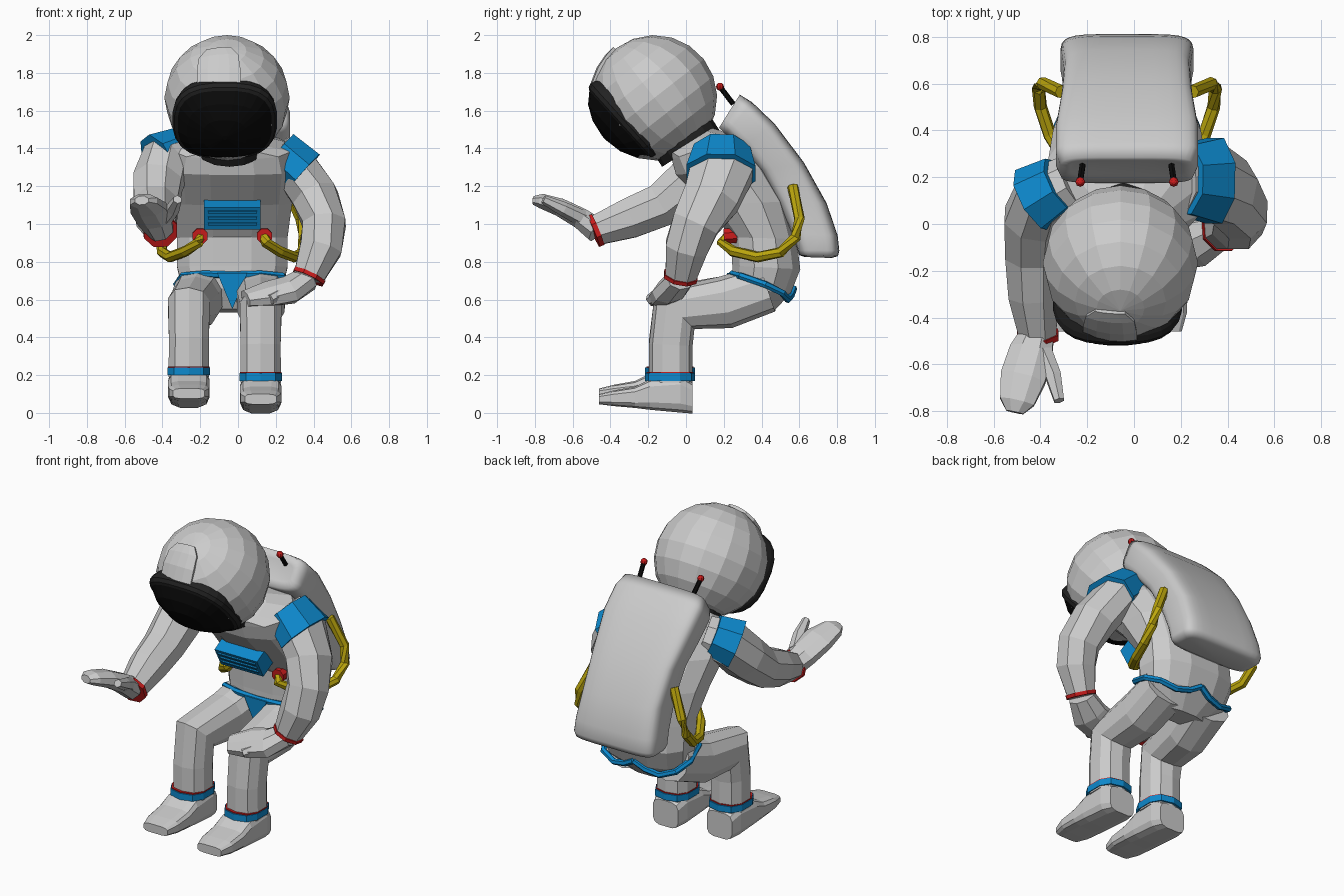
import bpy, bmesh, math
from mathutils import Vector as V, Matrix

if "Cube" in bpy.data.objects:
    bpy.data.objects.remove(bpy.data.objects["Cube"])


def material(name, r, g, b):
    m = bpy.data.materials.new(name)
    m.diffuse_color = (r, g, b, 1)
    m.use_nodes = True
    m.node_tree.nodes["Principled BSDF"].inputs["Base Color"].default_value = m.diffuse_color
    return m


WHITE = material("suit_white", 0.6, 0.6, 0.6)
BLUE = material("trim_blue", 0.004, 0.25, 0.61)
RED = material("fitting_red", 0.6, 0.012, 0.012)
YELLOW = material("hose_yellow", 0.5, 0.38, 0.004)
DARK = material("rim_dark", 0.016, 0.016, 0.016)
BLACK = material("visor_black", 0.003, 0.003, 0.003)
CX = -0.03  # mirror plane of the trunk


def finish(name, bm, mats, smooth=False):
    bmesh.ops.recalc_face_normals(bm, faces=bm.faces)
    me = bpy.data.meshes.new(name)
    bm.to_mesh(me)
    bm.free()
    for m in mats:
        me.materials.append(m)
    for p in me.polygons:
        p.use_smooth = smooth
    ob = bpy.data.objects.new(name, me)
    bpy.context.collection.objects.link(ob)
    return ob


def loft(name, sections, mat, n=8, e=2.0, smooth=False, mat2=None, split=99):
    """Skin rings; each section is (centre, half-axis a, half-axis b)."""
    bm = bmesh.new()
    rings = []
    for c, a, b in sections:
        ring = []
        for i in range(n):
            t = 2 * math.pi * (i + 0.5) / n
            ct, st = math.cos(t), math.sin(t)
            p = (V(c) + V(a) * math.copysign(abs(ct) ** (2 / e), ct)
                 + V(b) * math.copysign(abs(st) ** (2 / e), st))
            ring.append(bm.verts.new(p))
        rings.append(ring)
    for k in range(len(rings) - 1):
        for i in range(n):
            j = (i + 1) % n
            f = bm.faces.new((rings[k][i], rings[k][j], rings[k + 1][j], rings[k + 1][i]))
            f.material_index = 1 if k >= split else 0
    bm.faces.new(rings[0])
    bm.faces.new(rings[-1]).material_index = 1 if mat2 else 0
    return finish(name, bm, [mat] + ([mat2] if mat2 else []), smooth)


def tube(name, pts, radii, mat, side=(1, 0, 0), n=8, e=2.0):
    """Limb along a path; a radius may be a (side, thickness) pair."""
    pts = [V(p) for p in pts]
    secs = []
    for i, p in enumerate(pts):
        t = V()
        if i:
            t += (p - pts[i - 1]).normalized()
        if i < len(pts) - 1:
            t += (pts[i + 1] - p).normalized()
        t.normalize()
        s = V(side) - t * V(side).dot(t)
        s.normalize()
        r = radii[i] if isinstance(radii, (list, tuple)) else radii
        ra, rb = r if isinstance(r, tuple) else (r, r)
        secs.append((p, s * ra, t.cross(s) * rb))
    return loft(name, secs, mat, n, e)


def trunk(rows):
    """Sections from front (y,z), back (y,z) and half width."""
    return [((CX, (fy + by) / 2, (fz + bz) / 2), (w, 0, 0), (0, (fy - by) / 2, (fz - bz) / 2))
            for fy, fz, by, bz, w in rows]


# torso and hips
loft("torso", trunk([(.30, .55, .46, .53, .15), (.24, .66, .56, .635, .27), (.24, .78, .61, .76, .30),
                     (.235, .93, .59, .92, .30), (.10, 1.10, .55, 1.12, .325), (-.06, 1.26, .45, 1.30, .345),
                     (-.08, 1.34, .28, 1.47, .32), (-.10, 1.36, .14, 1.51, .19)]), WHITE, 12, 2.5)

# backpack, smooth and slightly pinched at mid height
loft("backpack", trunk([(.205, 1.54, .27, 1.64, .24), (.175, 1.51, .285, 1.685, .285), (.21, 1.475, .35, 1.645, .305),
                        (.29, 1.40, .47, 1.53, .305), (.39, 1.28, .625, 1.325, .28), (.48, 1.12, .745, 1.11, .27),
                        (.56, .95, .803, .94, .28), (.59, .86, .812, .86, .285), (.60, .835, .805, .83, .275),
                        (.63, .825, .77, .82, .24)]), WHITE, 28, 5, smooth=True)

# neck ring
tube("neck_ring", [(-.045, .025, 1.40), (-.045, -.02, 1.47)], [.18, .18], DARK, n=14)

# helmet
HC = V((-.058, -.167, 1.668))
bm = bmesh.new()
bmesh.ops.create_uvsphere(bm, u_segments=16, v_segments=10, radius=.332,
                          matrix=Matrix.Translation(HC) @ Matrix.Rotation(math.radians(38), 4, 'X'))
finish("helmet", bm, [WHITE])

# visor: thin dark rim and black glass
vc, up, nrm = V((-.07, -.335, 1.545)), V((0, -.67, .743)), V((0, -.743, -.67))
loft("visor", [(vc + nrm * d, V((.275 * s, 0, 0)), up * .262 * s) for s, d in
               [(.93, -.07), (.99, -.035), (1.01, -.008), (.97, .015), (.91, .024), (.72, .078), (.42, .117), (.05, .134)]],
     DARK, 24, 2.7, mat2=BLACK, split=4)

# raised plate on the brow of the helmet
bm = bmesh.new()
grid = []
for el, w in [(14, .115), (28, .115), (42, .105), (51, .065)]:
    row = []
    for k in range(5):
        u = -.045 + w * (k - 2) / 2
        rho = math.sqrt(.346 ** 2 - u * u)
        a = math.radians(el)
        row.append(bm.verts.new(HC + V((u, -rho * math.cos(a), rho * math.sin(a)))))
    grid.append(row)
for r in range(3):
    for k in range(4):
        bm.faces.new((grid[r][k], grid[r][k + 1], grid[r + 1][k + 1], grid[r + 1][k]))
plate = finish("helmet_brow_plate", bm, [WHITE])
mod = plate.modifiers.new("thick", 'SOLIDIFY')
mod.thickness, mod.offset = .03, -1

# left arm, resting on the thigh
tube("left_arm", [(.20, .19, 1.38), (.31, .195, 1.29), (.41, .135, 1.14), (.457, .05, 1.0),
                  (.438, .0, .87), (.37, -.03, .71)],
     [(.14, .11), (.18, .125), (.16, .13), (.135, .122), (.12, .12), .085], WHITE, (0, 1, 0))
tube("left_shoulder_cap", [(.215, .19, 1.385), (.345, .185, 1.27)], [(.16, .13), (.198, .142)], BLUE, (0, 1, 0))
tube("left_wrist_ring", [(.380, -.027, .731), (.371, -.031, .712)], [.096, .094], RED, (0, 1, 0))
tube("left_hand", [(.37, -.03, .71), (.27, -.08, .65), (.16, -.10, .63), (.04, -.14, .605)],
     [(.08, .065), (.11, .07), (.11, .06), (.07, .04)], WHITE, (0, -.9, -.4))
tube("left_thumb", [(.29, -.10, .66), (.17, -.19, .60)], [.04, .028], WHITE, (0, 0, 1), 6)

# right arm, reaching forward
bend = (0, .5, -.85)
tube("right_arm", [(-.26, .18, 1.38), (-.38, .12, 1.335), (-.425, .02, 1.22), (-.435, -.13, 1.10),
                   (-.43, -.30, 1.03), (-.41, -.48, .965)], [.12, .145, .14, .125, .115, .085], WHITE, bend)
tube("right_shoulder_cap", [(-.31, .17, 1.385), (-.425, .10, 1.33)], [.13, .155], BLUE, bend)
tube("right_wrist_ring", [(-.412, -.468, .97), (-.41, -.492, .96)], [.095, .095], RED)
tube("right_hand", [(-.41, -.47, .965), (-.44, -.55, 1.025), (-.475, -.66, 1.085), (-.50, -.76, 1.12), (-.51, -.805, 1.125)],
     [(.075, .07), (.10, .06), (.105, .052), (.08, .042), (.04, .025)], WHITE)
tube("right_thumb", [(-.39, -.55, 1.03), (-.345, -.65, 1.08), (-.32, -.755, 1.13)], [.045, .038, .024], WHITE, n=6)

# legs, ankle bands and boots
for label, x, hx, dz in (("left", .12, .12, 0), ("right", -.26, -.19, .03)):
    tube(label + "_leg", [(hx, .43, .66), (hx * .5 + x * .5, .21, .585), (x, -.06, .545 + dz / 2),
                          (x, -.08, .36 + dz), (x, -.08, .16 + dz)],
         [(.14, .13), (.13, .14), (.115, .145), (.11, .115), (.112, .115)], WHITE, n=10, e=2.5)
    tube(label + "_ankle_band", [(x, -.085, .21 + dz), (x, -.085, .17 + dz)], [(.117, .133)] * 2, BLUE, n=10, e=2.6)
    tube(label + "_ankle_seam", [(x, -.085, .216 + dz), (x, -.085, .205 + dz)], [(.114, .125)] * 2, RED, n=10, e=2.6)
    loft(label + "_boot", [((x, y, (lo + hi) / 2 + dz), (w, 0, 0), (0, 0, (hi - lo) / 2)) for y, lo, hi, w in
                           [(.035, -.015, .15, .09), (-.03, -.01, .19, .11), (-.19, .005, .17, .112), (-.27, .015, .13, .112),
                            (-.38, .025, .11, .108), (-.46, .035, .09, .085)]], WHITE, 12, 4).location.z = .01

# mirrored pieces: hoses, hose fittings, antennas, belt piping
for label, s in (("left", 1), ("right", -1)):
    def at(x, y, z):
        return (CX + s * x, y, z)
    tube(label + "_hose", [at(.17, .22, .93), at(.18, .19, .90), at(.25, .25, .855), at(.33, .38, .825),
                           at(.37, .50, .85), at(.378, .58, .93), at(.36, .60, 1.03), at(.28, .565, 1.2)],
         .029, YELLOW, (.3, .2, 1), 7)
    tube(label + "_hose_fitting", [at(.17, .27, .94), at(.17, .20, .935)], .043, RED, n=8)
    tube(label + "_antenna", [at(.19, .25, 1.635), at(.20, .185, 1.72)], .014, BLACK, n=6)
    bm = bmesh.new()
    bmesh.ops.create_uvsphere(bm, u_segments=8, v_segments=6, radius=.021,
                              matrix=Matrix.Translation(at(.20, .18, 1.727)))
    finish(label + "_antenna_tip", bm, [RED])
    tube(label + "_hip_piping", [at(0, .24, .73), at(.15, .245, .735), at(.265, .29, .725), at(.295, .42, .68),
                                 at(.255, .51, .635), at(.16, .54, .60), at(.07, .555, .62), at(0, .57, .66)],
         .019, BLUE, (.2, .3, 1), 6)

# blue panel at the front of the hips
bm = bmesh.new()
bm.faces.new([bm.verts.new(p) for p in ((-.11, .225, .74), (.05, .225, .74), (-.03, .235, .55))])
panel = finish("front_hip_panel", bm, [BLUE])
panel.modifiers.new("thick", 'SOLIDIFY').thickness = .009


# chest control box with slats
def box(name, loc, size, mat):
    b = bmesh.new()
    bmesh.ops.create_cube(b, size=1, matrix=Matrix.Translation(V((CX, .105, 1.058))) @ Matrix.Rotation(.5, 4, 'X')
                          @ Matrix.Translation(V(loc)) @ Matrix.Diagonal((*size, 1)))
    return finish(name, b, [mat])


box("chest_box", (0, 0, 0), (.30, .12, .135), BLUE)
for k in range(3):
    box("chest_box_slat_%d" % (k + 1), (0, -.062, .04 - k * .035), (.26, .012, .014), BLUE)
